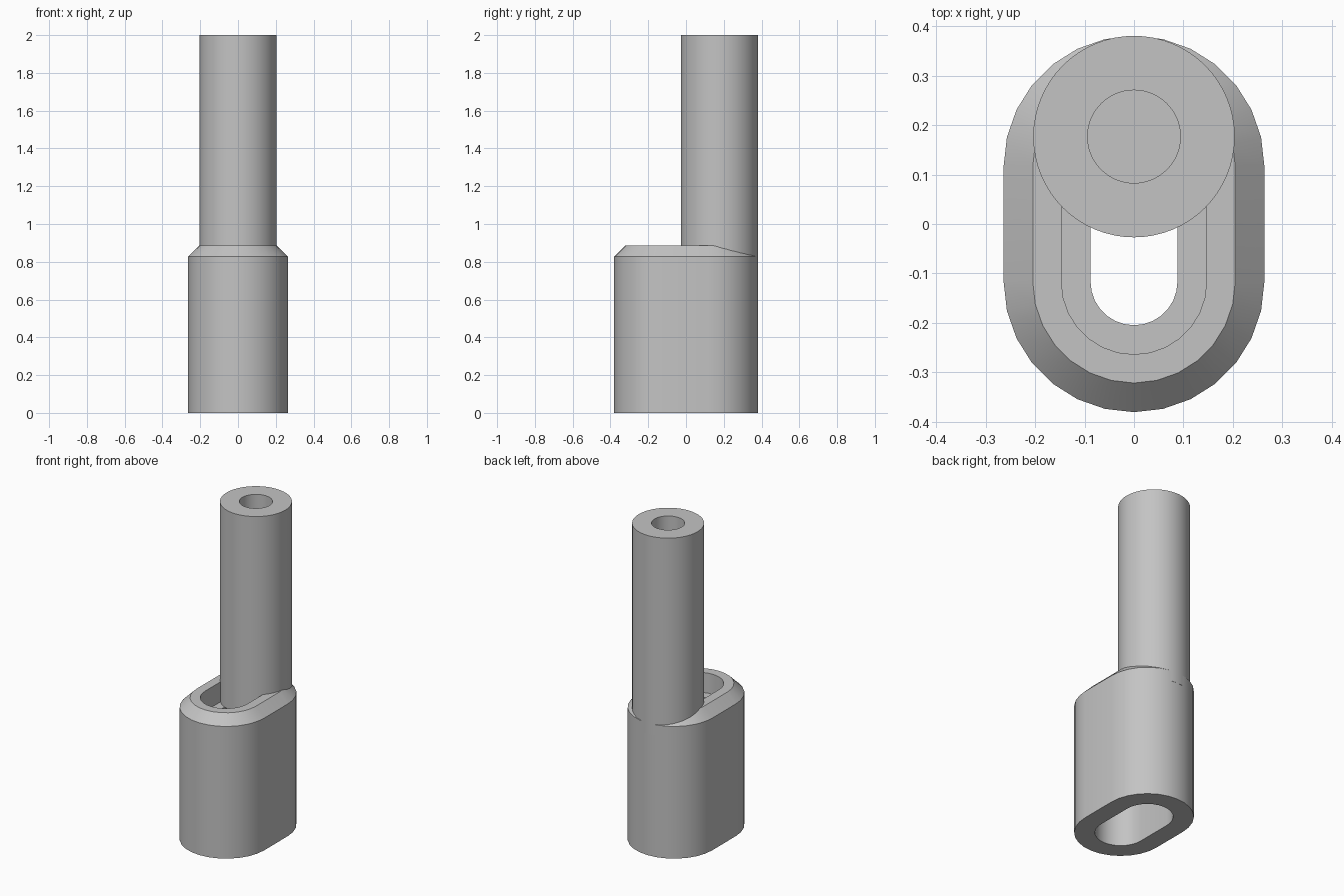
import bpy, bmesh, math

cube = bpy.data.objects.get("Cube")
if cube:
    bpy.data.objects.remove(cube, do_unlink=True)

grey = bpy.data.materials.new("plain_grey")
grey.use_nodes = True
colour = (0.55, 0.55, 0.55, 1)
grey.diffuse_color = colour
grey.node_tree.nodes["Principled BSDF"].inputs["Base Color"].default_value = colour


def oval(radius, z, half_length, centre_y=0.0, steps=14):
    """Ring of two half circles whose centres lie half_length from centre_y."""
    ring = []
    for side in (1, -1):
        for i in range(steps + 1):
            a = math.pi * i / steps
            ring.append((side * radius * math.cos(a),
                         centre_y + side * (half_length + radius * math.sin(a)), z))
    return ring


def circle(radius, z, centre_y, steps=64):
    return [(radius * math.cos(2 * math.pi * i / steps),
             centre_y + radius * math.sin(2 * math.pi * i / steps), z)
            for i in range(steps)]


def loft(name, rings, closed):
    """Join rings in order; closed joins last to first, otherwise the ends are capped."""
    bm = bmesh.new()
    loops = [[bm.verts.new(p) for p in ring] for ring in rings]
    pairs = list(zip(loops, loops[1:]))
    if closed:
        pairs.append((loops[-1], loops[0]))
    else:
        bm.faces.new(loops[0])
        bm.faces.new(loops[-1])
    for low, high in pairs:
        n = len(low)
        for i in range(n):
            j = (i + 1) % n
            bm.faces.new((low[i], low[j], high[j], high[i]))
    bmesh.ops.recalc_face_normals(bm, faces=bm.faces)
    mesh = bpy.data.meshes.new(name)
    bm.to_mesh(mesh)
    bm.free()
    mesh.materials.append(grey)
    obj = bpy.data.objects.new(name, mesh)
    bpy.context.collection.objects.link(obj)
    bpy.ops.object.select_all(action="DESELECT")
    obj.select_set(True)
    bpy.context.view_layer.objects.active = obj
    bpy.ops.object.shade_smooth_by_angle(angle=math.radians(30))
    return obj


# Oval sleeve: chamfered outside, slot with an inner web
sleeve_profile = [(0.264, 0), (0.264, 0.827), (0.205, 0.885), (0.147, 0.885),
                  (0.147, 0.76), (0.088, 0.76), (0.088, 0.7), (0.147, 0.7),
                  (0.147, 0)]
loft("oval_sleeve", [oval(r, z, 0.117) for r, z in sleeve_profile], True)

# Round post with a blind bore, seated on the web
post_profile = [(0.204, 0.76), (0.204, 2), (0.094, 2), (0.094, 1.6)]
loft("round_post", [circle(r, z, 0.177) for r, z in post_profile], False)
